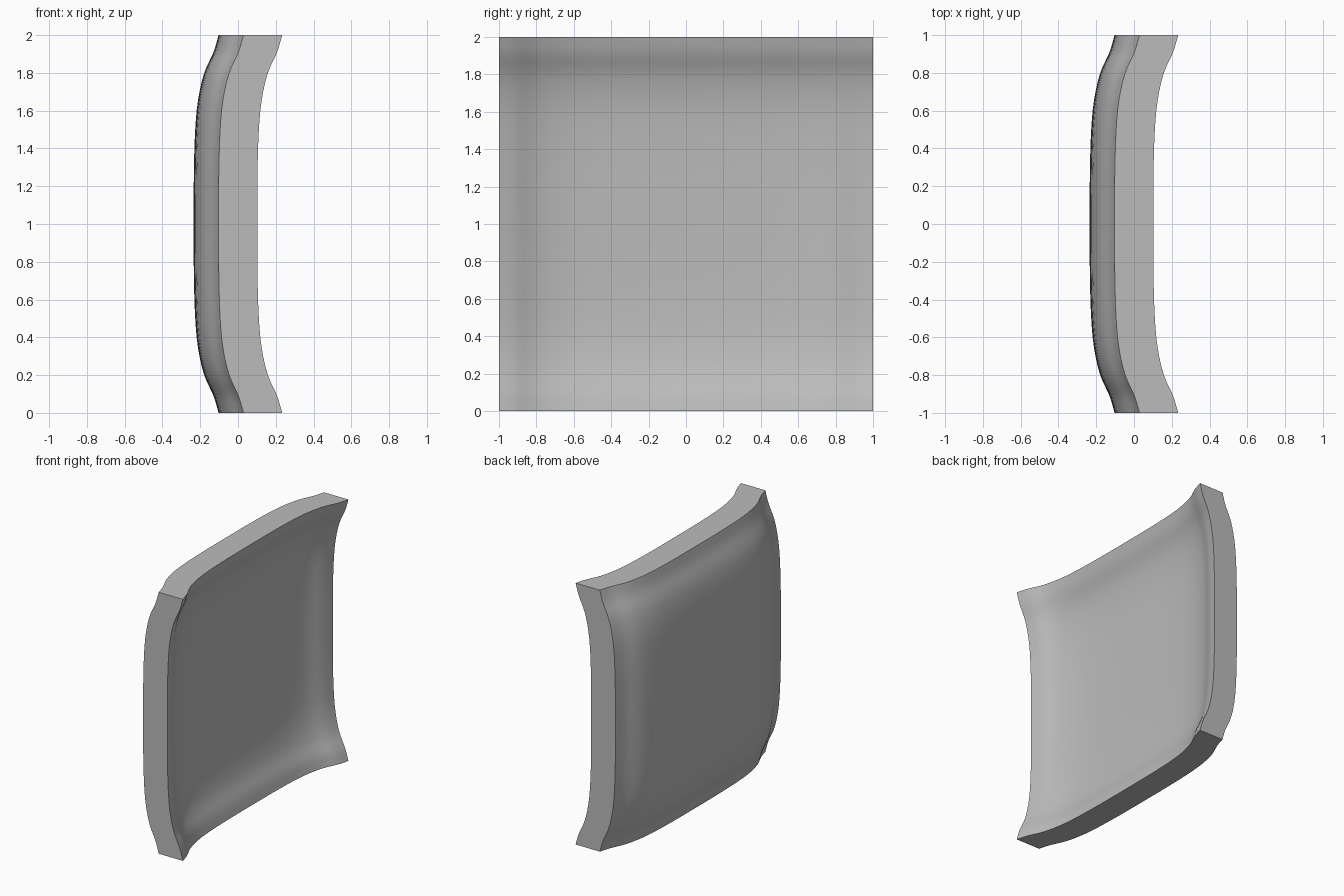
import bpy, bmesh, math

cube = bpy.data.objects.get("Cube")
if cube:
    bpy.data.objects.remove(cube)

THICK = 0.205
CENTRE = -0.235
# Rise of the dish from its centre (0) to its rim (1)
PROFILE = [(0, 0), (0.25, 0.001), (0.45, 0.006), (0.6, 0.016), (0.7, 0.031),
           (0.78, 0.05), (0.84, 0.072), (0.88, 0.092), (0.92, 0.109),
           (0.96, 0.121), (1, 0.132)]


def rise(u):
    """Smooth cubic interpolation of the profile."""
    u = abs(u)
    last = len(PROFILE) - 1
    i = max(k for k in range(last) if PROFILE[k][0] <= u)
    (a, fa), (b, fb) = PROFILE[i], PROFILE[i + 1]

    def slope(k):
        if k == 0:
            return 0
        p, q = PROFILE[k - 1], PROFILE[min(k + 1, last)]
        return (q[1] - p[1]) / (q[0] - p[0])

    h = b - a
    t = (u - a) / h
    return ((1 + 2 * t) * (1 - t) ** 2 * fa + t * (1 - t) ** 2 * h * slope(i)
            + t * t * (3 - 2 * t) * fb + t * t * (t - 1) * h * slope(i + 1))


# Grid lines gather towards the rim, where the dish curves most
N = 48
lines = [math.sin(math.pi / 2 * (2 * i / N - 1)) for i in range(N + 1)]

grey = bpy.data.materials.new("grey")
grey.use_nodes = True
colour = (0.5, 0.5, 0.5, 1)
grey.diffuse_color = colour
grey.node_tree.nodes["Principled BSDF"].inputs["Base Color"].default_value = colour

# Dished sheet, extruded straight along x into a thick panel
bm = bmesh.new()
rows = [[bm.verts.new((CENTRE + rise(y) + rise(z), y, z + 1)) for y in lines]
        for z in lines]
for r in range(N):
    for c in range(N):
        bm.faces.new((rows[r][c], rows[r][c + 1], rows[r + 1][c + 1], rows[r + 1][c]))
ext = bmesh.ops.extrude_face_region(bm, geom=bm.faces[:], use_keep_orig=True)
moved = [v for v in ext["geom"] if isinstance(v, bmesh.types.BMVert)]
bmesh.ops.translate(bm, verts=moved, vec=(THICK, 0, 0))
bmesh.ops.recalc_face_normals(bm, faces=bm.faces[:])
mesh = bpy.data.meshes.new("dished_panel")
bm.to_mesh(mesh)
bm.free()
mesh.materials.append(grey)

panel = bpy.data.objects.new("dished_panel", mesh)
bpy.context.collection.objects.link(panel)
bpy.ops.object.select_all(action='DESELECT')
panel.select_set(True)
bpy.context.view_layer.objects.active = panel
bpy.ops.object.shade_smooth_by_angle(angle=math.radians(35))
